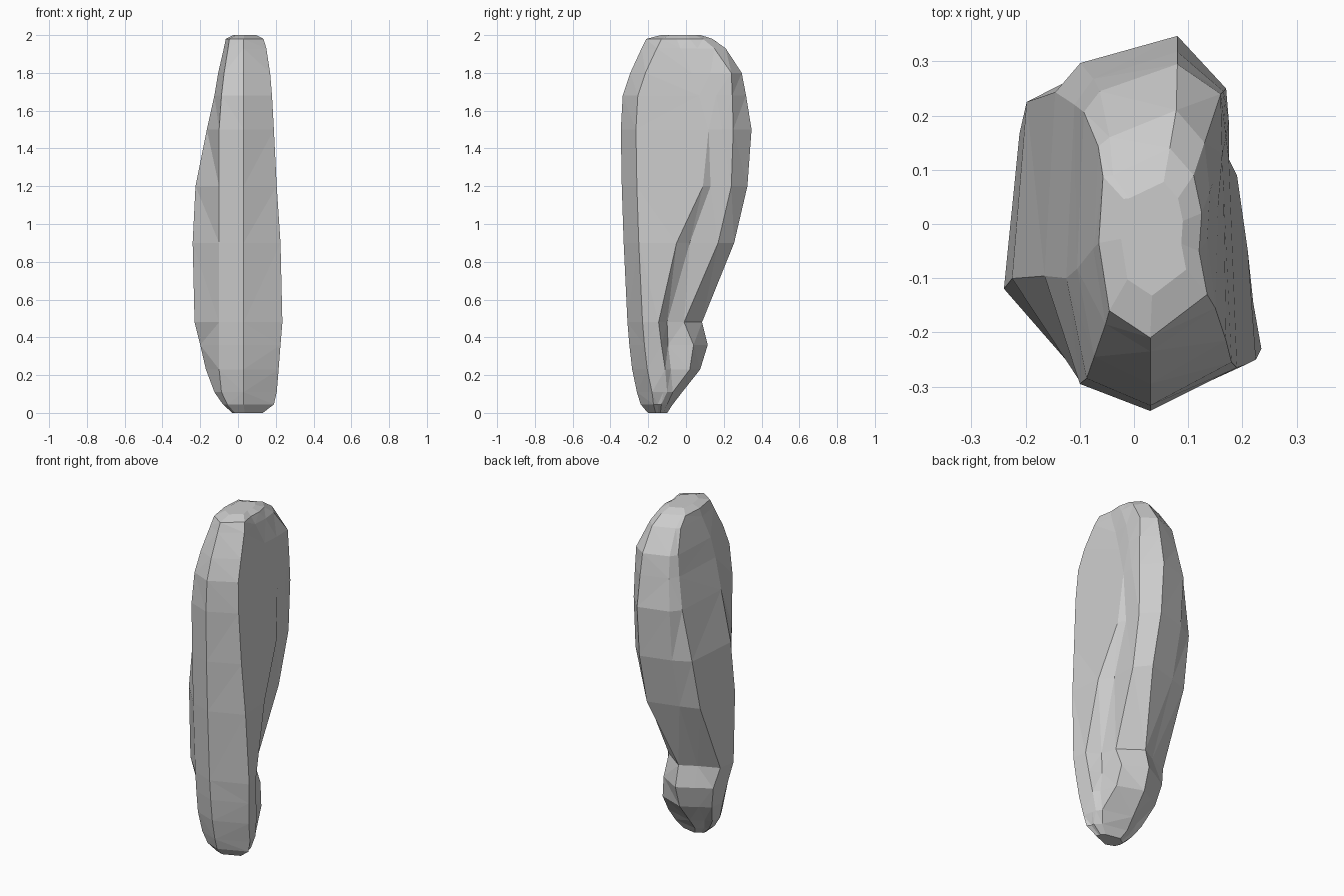
import bpy, bmesh

# Height, front y, back y, left x, right x, groove lip y,
# groove floor x, groove floor y, back right corner x, back right corner y
LEVELS = [
    (0.045, -0.24, -0.07, -0.08, 0.19, -0.15, 0.175, -0.13, 0.14, -0.10),
    (0.11, -0.26, -0.02, -0.125, 0.205, -0.12, 0.185, -0.10, 0.165, -0.07),
    (0.23, -0.285, 0.075, -0.17, 0.215, -0.11, 0.17, -0.08, 0.14, 0.02),
    (0.36, -0.30, 0.115, -0.20, 0.225, -0.13, 0.145, -0.095, 0.12, 0.04),
    (0.48, -0.31, 0.085, -0.23, 0.235, -0.145, 0.145, -0.10, 0.12, -0.01),
    (0.90, -0.33, 0.255, -0.24, 0.225, -0.05, 0.155, 0.02, 0.15, 0.17),
    (1.20, -0.34, 0.325, -0.225, 0.205, 0.09, 0.165, 0.13, 0.165, 0.24),
    (1.50, -0.345, 0.347, -0.165, 0.19, 0.12, 0.175, 0.19, 0.17, 0.25),
    (1.68, -0.335, 0.318, -0.125, 0.18, 0.07, 0.17, 0.16, 0.165, 0.245),
    (1.80, -0.295, 0.295, -0.105, 0.17, 0.03, 0.163, 0.13, 0.16, 0.24),
    (1.93, -0.235, 0.21, -0.075, 0.15, -0.03, 0.14, 0.06, 0.13, 0.15),
    (1.98, -0.21, 0.14, -0.065, 0.135, -0.05, 0.125, 0.02, 0.11, 0.09),
]


def section(z, yf, yb, xl, xr, y2, x3, y3, x4, y4):
    """Faceted outline of the stone at one height."""
    d = yb - yf
    low = z < 0.5
    back_x = -0.01 if low else min(0.08, x4 * 0.6)
    return [(p[0], p[1], z) for p in (
        (0.03, yf),
        (xr, yf + min(0.08, 0.4 * d)),
        (xr - 0.015, y2),
        (x3, y3),
        (x4, y4),
        (back_x, yb),
        (max(xl * 0.6, -0.1), yb - min(0.05, 0.2 * d)),
        (xl * (0.94 if low else 0.88), yf + (0.75 if low else 0.85) * d),
        (xl, yf + max(0.36 * d, min(0.19, 0.5 * d))),
        (max(xl * 0.7, -0.1), yf + min(0.05, 0.2 * d)),
    )]


def shrink(ring, factor, z):
    """Smaller copy of a ring, for the blunt ends."""
    cx = sum(p[0] for p in ring) / len(ring)
    cy = sum(p[1] for p in ring) / len(ring)
    return [(cx + (x - cx) * factor, cy + (y - cy) * factor, z) for x, y, _ in ring]


# Loft the body through all sections, with blunt caps
rings = [section(*level) for level in LEVELS]
rings.insert(0, shrink(rings[0], 0.6, 0.0))
rings.append(shrink(rings[-1], 0.6, 2.0))

bm = bmesh.new()
loops = [[bm.verts.new(p) for p in ring] for ring in rings]
n = len(loops[0])
for low, high in zip(loops, loops[1:]):
    for i in range(n):
        j = (i + 1) % n
        bm.faces.new((low[i], low[j], high[j], high[i]))
bm.faces.new(loops[0][::-1])
bm.faces.new(loops[-1])
bmesh.ops.triangulate(bm, faces=bm.faces[:], quad_method='SHORT_EDGE')
bmesh.ops.recalc_face_normals(bm, faces=bm.faces[:])

mesh = bpy.data.meshes.new("standing_stone")
bm.to_mesh(mesh)
bm.free()
stone = bpy.data.objects.new("standing_stone", mesh)
bpy.context.collection.objects.link(stone)
